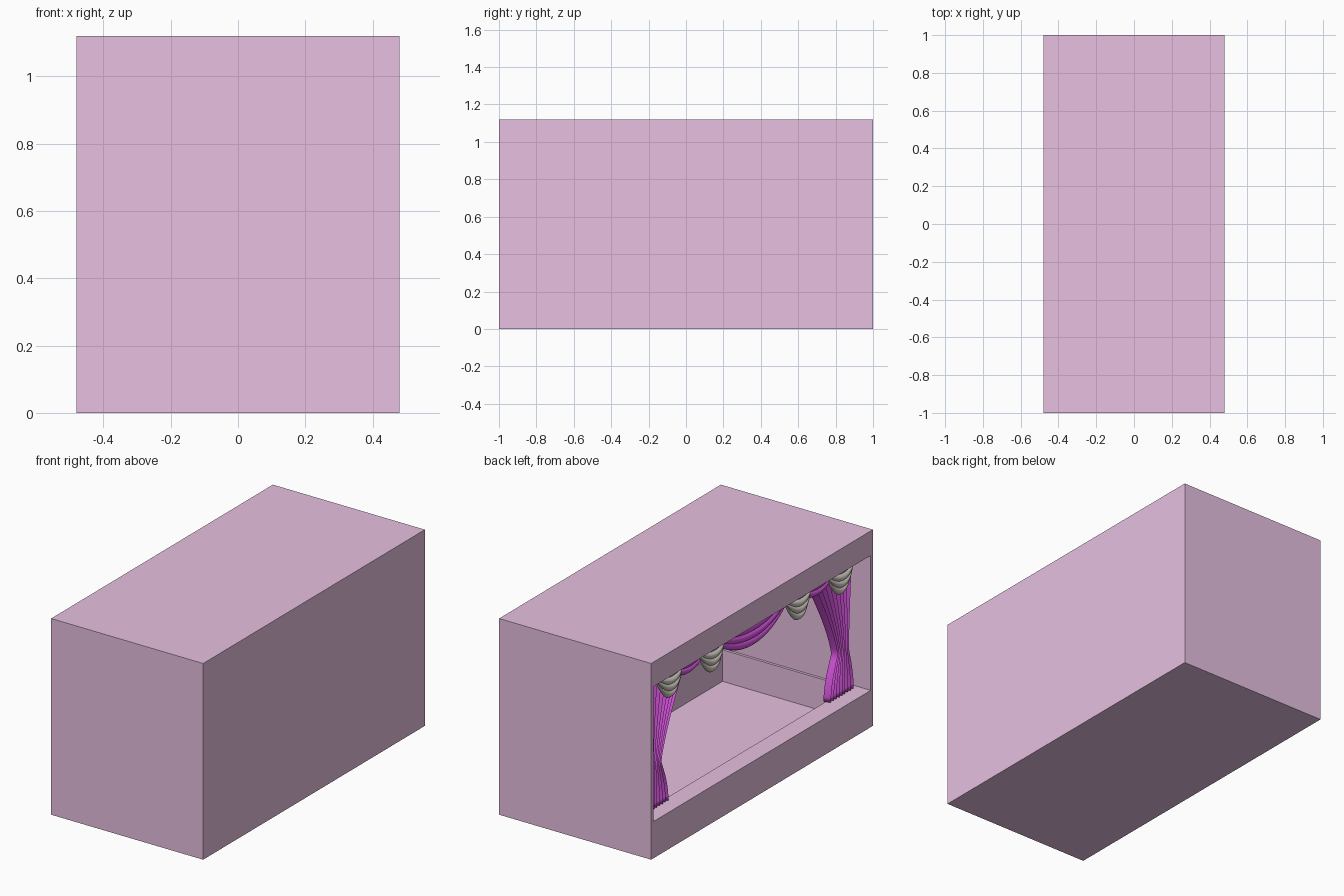
import bpy, math

if "Cube" in bpy.data.objects:
    bpy.data.objects.remove(bpy.data.objects["Cube"])


def material(name, rgb):
    m = bpy.data.materials.new(name)
    m.diffuse_color = (*rgb, 1)
    m.use_nodes = True
    m.node_tree.nodes["Principled BSDF"].inputs["Base Color"].default_value = m.diffuse_color
    return m


PINK = material("pink_paint", (0.80, 0.53, 0.75))
PURPLE = material("purple_cloth", (0.68, 0.09, 0.74))
BEIGE = material("beige_cloth", (0.68, 0.63, 0.57))


def add_mesh(name, verts, faces, mat):
    me = bpy.data.meshes.new(name)
    me.from_pydata(verts, [], faces)
    me.materials.append(mat)
    ob = bpy.data.objects.new(name, me)
    bpy.context.collection.objects.link(ob)
    return ob


def box(name, x, y, z):
    v = [(a, b, c) for a in x for b in y for c in z]
    f = [(0, 1, 3, 2), (4, 6, 7, 5), (0, 4, 5, 1), (2, 3, 7, 6), (0, 2, 6, 4), (1, 5, 7, 3)]
    return add_mesh(name, v, f, PINK)


def cloth(name, fn, nu, nv, mat):
    # Sheet of cloth sampled from fn(u, v), with a little thickness
    verts = [fn(i / nu, j / nv) for j in range(nv + 1) for i in range(nu + 1)]
    w = nu + 1
    faces = [(j * w + i, j * w + i + 1, (j + 1) * w + i + 1, (j + 1) * w + i)
             for j in range(nv) for i in range(nu)]
    ob = add_mesh(name, verts, faces, mat)
    sol = ob.modifiers.new("thickness", "SOLIDIFY")
    sol.thickness = 0.005
    sol.offset = 0
    bpy.ops.object.select_all(action='DESELECT')
    ob.select_set(True)
    bpy.context.view_layer.objects.active = ob
    bpy.ops.object.shade_smooth_by_angle(angle=math.radians(40))
    return ob


# Stage box: open on the -x side
T = 0.02
box("floor", (-0.48, 0.48), (-1, 1), (0, T))
box("roof", (-0.48, 0.48), (-1, 1), (1.12 - T, 1.12))
box("back_wall", (0.48 - T, 0.48), (-1, 1), (T, 1.12 - T))
box("front_ledge", (-0.48, -0.37), (-1, 1), (T, 0.21))
box("header", (-0.48, -0.46), (-1, 1), (0.98, 1.12 - T))
box("back_skirting", (0.445, 0.46), (-0.98, 0.98), (T, 0.20))
for side, s in (("left", 1), ("right", -1)):
    box(side + "_wall", (-0.48, 0.48 - T), sorted((s * 0.98, s)), (T, 1.12 - T))
    box(side + "_skirting", (-0.37, 0.445), sorted((s * 0.965, s * 0.98)), (T, 0.20))


# Gathered side curtains: wide top, tied waist, flared foot
def curtain(s):
    def fn(u, v):
        z = 1.04 + (0.215 - 1.04) * v
        if z > 0.46:
            k = ((z - 0.46) / 0.58) ** 1.3
            inner, outer = 0.79 + (0.50 - 0.79) * k, 0.90 + 0.05 * k
        else:
            k = math.sin((0.46 - z) / 0.245 * math.pi / 2)
            inner, outer = 0.79 - 0.07 * k, 0.90 + 0.05 * k
        tri = abs((u * 9) % 1 * 2 - 1)
        return (-0.40 + 0.035 * tri, s * (inner + (outer - inner) * u), z)
    return fn


for side, s in (("left", 1), ("right", -1)):
    cloth(side + "_curtain", curtain(s), 72, 30, PURPLE)


# Swags: hanging folds that sag in the middle and bulge forward
def swag(yc, half, drop, x0, bulge, folds, taper, top):
    def fn(u, v):
        s = 2 * u - 1
        sag = 1 - s * s
        ripple = abs(math.sin(v * folds * math.pi))
        y = yc + half * s * (1 - taper * v)
        z = top - drop * v * (0.3 + 0.7 * sag)
        x = x0 - sag * (bulge * math.sin(math.pi * (0.15 + 0.7 * v)) + 0.014 * ripple)
        return (x, y, z)
    return fn


for i, y in enumerate((-0.77, -0.39, 0.39, 0.77)):
    cloth(f"beige_swag_{i + 1}", swag(y, 0.18, 0.21, -0.42, 0.035, 5, 0.35, 1.04), 24, 40, BEIGE)

cloth("middle_purple_swag", swag(0, 0.42, 0.23, -0.405, 0.03, 5, 0.1, 1.06), 36, 40, PURPLE)
for side, s in (("left", 1), ("right", -1)):
    cloth(side + "_purple_swag", swag(s * 0.58, 0.24, 0.16, -0.405, 0.025, 4, 0.1, 1.05),
          24, 32, PURPLE)
